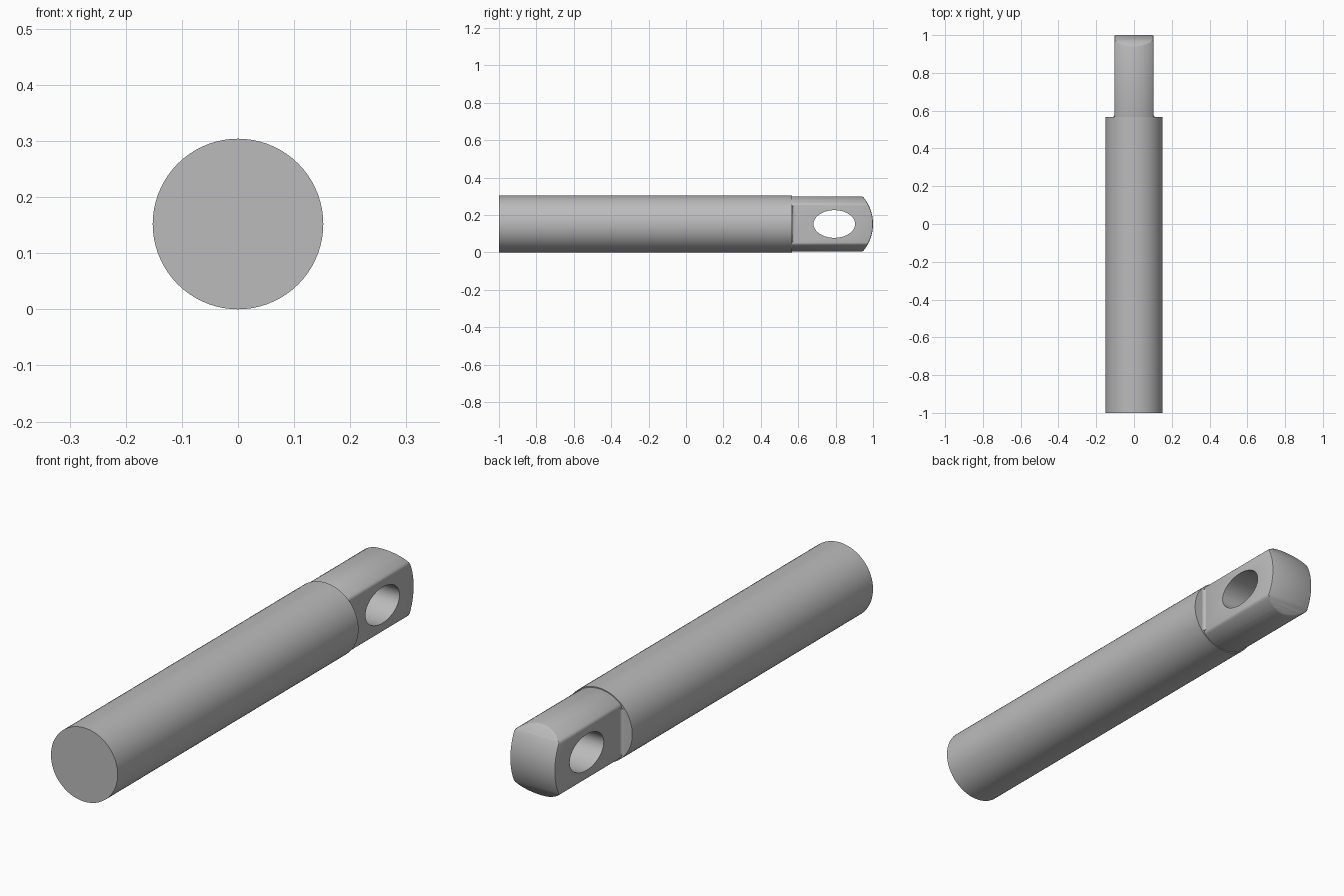
import bpy, bmesh
from math import sin, cos, pi, asin, radians
from mathutils import Vector, Matrix

cube = bpy.data.objects.get("Cube")
if cube:
    bpy.data.objects.remove(cube)

R = 0.152            # shaft radius and axis height
TANG_R = 0.148       # rounded sides of the tang
HALF = 0.103         # half thickness of the tang
SHOULDER = 0.567     # where the shaft meets the tang

steel = bpy.data.materials.new("grey steel")
steel.use_nodes = True
steel.diffuse_color = (0.5, 0.5, 0.5, 1)
steel.node_tree.nodes["Principled BSDF"].inputs["Base Color"].default_value = (0.5, 0.5, 0.5, 1)


def add_object(name, bm):
    bmesh.ops.recalc_face_normals(bm, faces=bm.faces)
    mesh = bpy.data.meshes.new(name)
    bm.to_mesh(mesh)
    bm.free()
    obj = bpy.data.objects.new(name, mesh)
    bpy.context.collection.objects.link(obj)
    mesh.materials.append(steel)
    return obj


def rod(name, radius, y0, y1):
    bm = bmesh.new()
    place = Matrix.Translation((0, (y0 + y1) / 2, R)) @ Matrix.Rotation(pi / 2, 4, 'X')
    bmesh.ops.create_cone(bm, cap_ends=True, segments=72, radius1=radius,
                          radius2=radius, depth=y1 - y0, matrix=place)
    return add_object(name, bm)


def prism(name, points, direction):
    """Extrude a closed outline along a direction."""
    bm = bmesh.new()
    face = bm.faces.new([bm.verts.new(p) for p in points])
    ext = bmesh.ops.extrude_face_region(bm, geom=[face])
    bmesh.ops.translate(bm, vec=Vector(direction),
                        verts=[v for v in ext["geom"] if isinstance(v, bmesh.types.BMVert)])
    return add_object(name, bm)


def cut(obj, cutter, operation):
    mod = obj.modifiers.new(cutter.name, 'BOOLEAN')
    mod.object, mod.operation, mod.solver = cutter, operation, 'EXACT'
    cutter.hide_render = True


def smooth(obj):
    bpy.ops.object.select_all(action='DESELECT')
    obj.select_set(True)
    bpy.context.view_layer.objects.active = obj
    bpy.ops.object.shade_smooth_by_angle(angle=radians(28))


# Main shaft
shaft = rod("shaft", R, -1, SHOULDER)

# Tang: thinner rod trimmed to a flat-sided slab with a domed end
tang = rod("tang", TANG_R, 0.5, 1.05)
dome_r, steps = 0.224, 24
spread = asin(0.16 / dome_r)
outline = [(-HALF, 0.45, R - 0.16), (-HALF, 0.45, R + 0.16)]
for i in range(steps + 1):
    a = spread * (1 - 2 * i / steps)
    outline.append((-HALF, 1 - dome_r + dome_r * cos(a), R + dome_r * sin(a)))
slab = prism("slab_cutter", outline, (2 * HALF, 0, 0))
cut(tang, slab, 'INTERSECT')

# Softened tang edges
bevel = tang.modifiers.new("soft edges", 'BEVEL')
bevel.width, bevel.segments = 0.006, 2
bevel.limit_method, bevel.angle_limit = 'ANGLE', radians(35)
bevel.use_clamp_overlap = False

# Oval cross hole
oval = [(-0.3, 0.793 + 0.111 * cos(2 * pi * i / 48), R + 0.074 * sin(2 * pi * i / 48))
        for i in range(48)]
hole = prism("hole_cutter", oval, (0.6, 0, 0))
cut(tang, hole, 'DIFFERENCE')

# Bake the trimmed tang and drop the cutters
graph = bpy.context.evaluated_depsgraph_get()
baked = bpy.data.meshes.new_from_object(tang.evaluated_get(graph))
tang.modifiers.clear()
tang.data = baked
for helper in (slab, hole):
    bpy.data.objects.remove(helper)

# Small concave fillets where the flats meet the shoulder
parts = [shaft, tang]
f = 0.012
for side, name in ((1, "left_fillet"), (-1, "right_fillet")):
    curve = [(side * (HALF - 0.005), SHOULDER - 0.005, R - 0.095),
             (side * (HALF - 0.005), SHOULDER + f, R - 0.095)]
    for i in range(7):
        a = pi / 2 * i / 6
        curve.append((side * (HALF + f - f * cos(a)), SHOULDER + f - f * sin(a), R - 0.095))
    curve.append((side * (HALF + f), SHOULDER - 0.005, R - 0.095))
    parts.append(prism(name, curve, (0, 0, 0.19)))

for part in parts:
    smooth(part)
